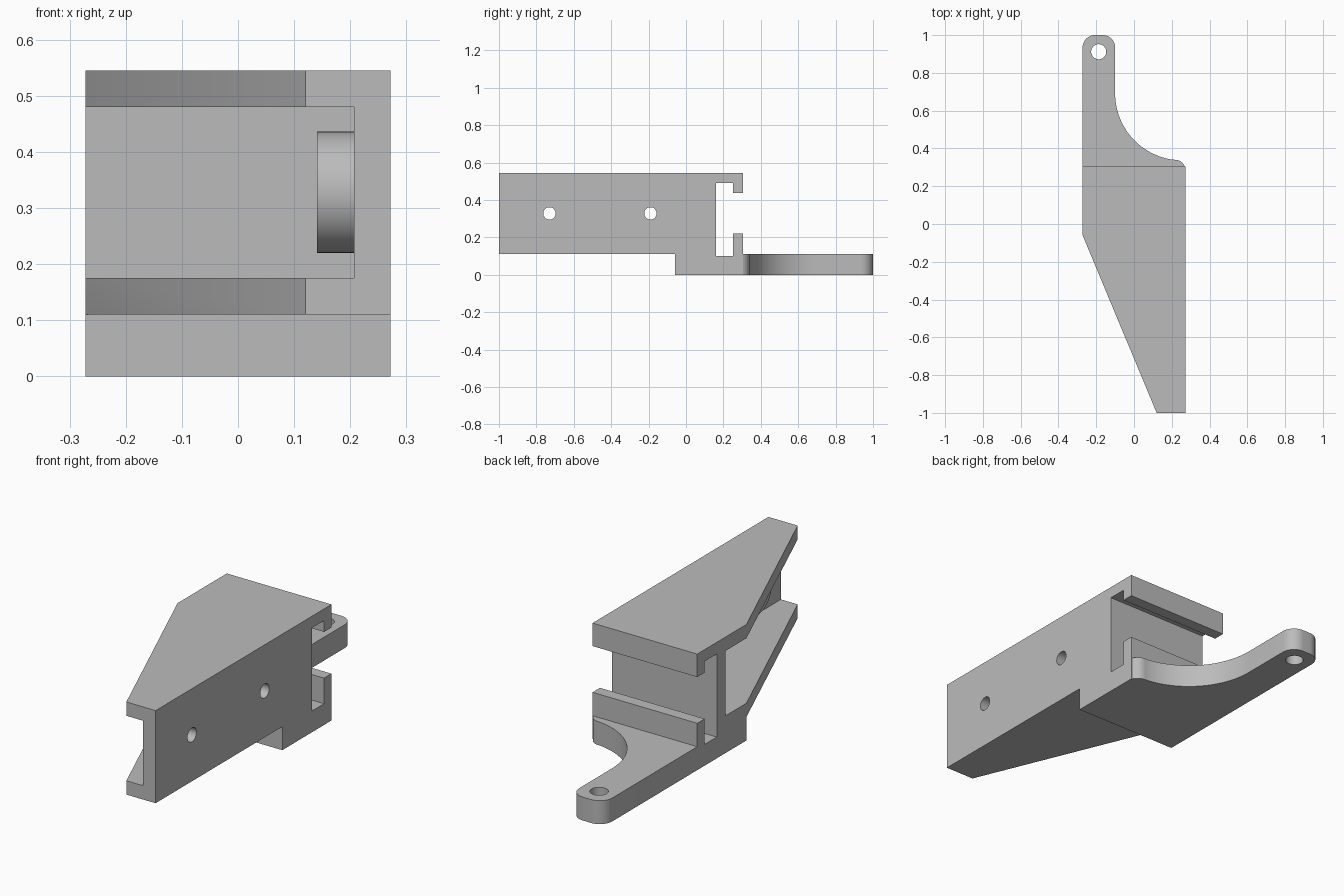
import bpy, bmesh, math
from mathutils import Vector

cube = bpy.data.objects.get("Cube")
if cube:
    bpy.data.objects.remove(cube, do_unlink=True)

grey = bpy.data.materials.new("plain grey")
grey.use_nodes = True
grey.diffuse_color = (0.5, 0.5, 0.5, 1)
grey.node_tree.nodes["Principled BSDF"].inputs["Base Color"].default_value = (0.5, 0.5, 0.5, 1)


def prism(name, outline, axis, low, high):
    """Extrude a flat outline along x (points are y, z) or z (points are x, y)."""
    bm = bmesh.new()
    place = (lambda a, b: (low, a, b)) if axis == "x" else (lambda a, b: (a, b, low))
    face = bm.faces.new([bm.verts.new(place(a, b)) for a, b in outline])
    move = Vector((high - low, 0, 0)) if axis == "x" else Vector((0, 0, high - low))
    new = bmesh.ops.extrude_face_region(bm, geom=[face])["geom"]
    bmesh.ops.translate(bm, vec=move, verts=[v for v in new if isinstance(v, bmesh.types.BMVert)])
    bmesh.ops.recalc_face_normals(bm, faces=bm.faces)
    mesh = bpy.data.meshes.new(name)
    bm.to_mesh(mesh)
    bm.free()
    mesh.materials.append(grey)
    obj = bpy.data.objects.new(name, mesh)
    bpy.context.collection.objects.link(obj)
    return obj


def arc(cx, cy, r, start, end, steps=12):
    angles = [math.radians(start + (end - start) * i / steps) for i in range(steps + 1)]
    return [(cx + r * math.cos(a), cy + r * math.sin(a)) for a in angles]


def circle(cx, cy, r):
    return arc(cx, cy, r, 0, 360, 48)[:-1]


def combine(target, tool, operation):
    """Apply a boolean and discard the tool."""
    mod = target.modifiers.new(tool.name, "BOOLEAN")
    mod.operation, mod.solver, mod.object = operation, "EXACT", tool
    bpy.context.view_layer.objects.active = target
    bpy.ops.object.modifier_apply(modifier=mod.name)
    bpy.data.objects.remove(tool, do_unlink=True)


W = 0.272          # half width
BACK = 0.305       # rear face of the body
STEP = -0.06       # front of the lower block
BASE = 0.11        # thickness of the lower block and arm
TOP = 0.545

# Body: side profile with the lower block and the lipped rear slot
body = prism("bracket_body", [
    (-1, BASE), (STEP, BASE), (STEP, 0), (BACK, 0), (BACK, 0.22), (0.25, 0.22),
    (0.25, 0.1), (0.16, 0.1), (0.16, 0.49), (0.25, 0.49), (0.25, 0.437),
    (BACK, 0.437), (BACK, TOP), (-1, TOP)], "x", -W, W)

# Channel between the two flanges, then the slanted flange edge
cavity = prism("channel_cutter", [(-1.2, 0.175), (0.095, 0.175), (0.095, 0.48), (-1.2, 0.48)],
               "x", -0.5, 0.207)
combine(body, cavity, "DIFFERENCE")
slant = prism("slant_cutter", [(-W, STEP), (0.12, -1), (0.162, -1.1), (-0.5, -1.1), (-0.5, STEP)],
              "z", -0.1, 0.7)
combine(body, slant, "DIFFERENCE")

# Mounting arm with rounded tip and concave inner edge
arm = prism("mounting_arm",
            [(-W, 0.28), (W, 0.28)]
            + arc(0.217, 0.285, 0.055, 20, 90, 8)
            + arc(0.255, 0.692, 0.355, 262, 180, 28)
            + arc(-0.165, 0.935, 0.065, 0, 90)
            + arc(-W + 0.065, 0.935, 0.065, 90, 180), "z", 0, BASE)
combine(body, arm, "UNION")
combine(body, prism("arm_hole", circle(-0.187, 0.912, 0.04), "z", -0.1, 0.15), "DIFFERENCE")

# Round bosses inside the wall, each drilled through
for y in (-0.73, -0.19):
    combine(body, prism("boss", circle(y, 0.328, 0.108), "x", 0.141, 0.24), "UNION")
    combine(body, prism("bolt_hole", circle(y, 0.328, 0.033), "x", 0.1, 0.4), "DIFFERENCE")

bpy.ops.object.select_all(action="DESELECT")
body.select_set(True)
bpy.context.view_layer.objects.active = body
bpy.ops.object.shade_smooth_by_angle(angle=math.radians(30))
